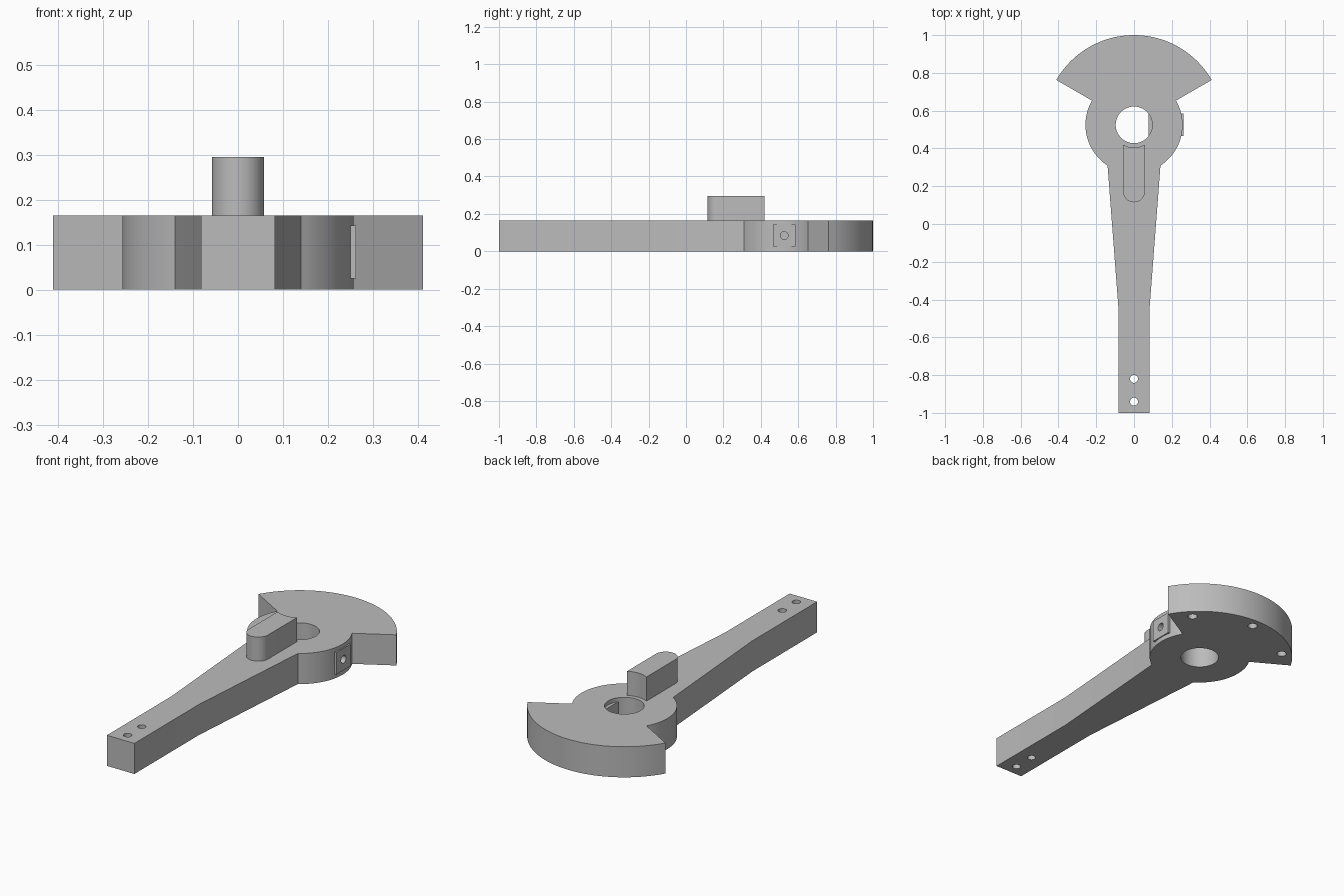
import bpy, bmesh, math

if "Cube" in bpy.data.objects:
    bpy.data.objects.remove(bpy.data.objects["Cube"])

HUB_Y, H = 0.525, 0.165

grey = bpy.data.materials.new("plain grey")
grey.diffuse_color = (0.5, 0.5, 0.5, 1)
grey.use_nodes = True
grey.node_tree.nodes["Principled BSDF"].inputs["Base Color"].default_value = grey.diffuse_color


def arc(r, a0, a1, n, cx=0.0, cy=HUB_Y):
    """Points on an arc, angles in degrees."""
    return [(cx + r * math.cos(math.radians(a0 + (a1 - a0) * i / n)),
             cy + r * math.sin(math.radians(a0 + (a1 - a0) * i / n)))
            for i in range(n + 1)]


def prism(name, pts, z0, z1):
    """Extrude a closed outline from z0 to z1."""
    bm = bmesh.new()
    face = bm.faces.new([bm.verts.new((x, y, z0)) for x, y in pts])
    top = bmesh.ops.extrude_face_region(bm, geom=[face])["geom"]
    bmesh.ops.translate(bm, vec=(0, 0, z1 - z0),
                        verts=[v for v in top if isinstance(v, bmesh.types.BMVert)])
    bmesh.ops.recalc_face_normals(bm, faces=bm.faces)
    mesh = bpy.data.meshes.new(name)
    bm.to_mesh(mesh)
    bm.free()
    mesh.materials.append(grey)
    obj = bpy.data.objects.new(name, mesh)
    bpy.context.collection.objects.link(obj)
    return obj


def round_cutter(x, y, r, z0, z1, n=32):
    return prism("hole_cutter", arc(r, 0, 360, n, x, y)[:-1], z0, z1)


def cut(obj, cutters):
    """Subtract the cutters, bake the result and remove the cutters."""
    for c in cutters:
        c.hide_render = True
        m = obj.modifiers.new("hole", 'BOOLEAN')
        m.operation, m.solver, m.object = 'DIFFERENCE', 'EXACT', c
        bpy.context.view_layer.objects.active = obj
        bpy.ops.object.modifier_apply(modifier=m.name)
        bpy.data.objects.remove(c)


# Lever body: tapering arm, round hub and counterweight sector in one outline
R_HUB, R_SECTOR = 0.257, 0.475
a_arm = -math.degrees(math.acos(0.14 / R_HUB))
outline = [(-0.082, -1), (0.082, -1), (0.082, -0.45)]
outline += arc(R_HUB, a_arm, 30, 24)
outline += arc(R_SECTOR, 30, 150, 48)
outline += arc(R_HUB, 150, 180 - a_arm, 24)
outline += [(-0.082, -0.45)]
body = prism("lever_body", outline, 0, H)

# Shaft bore, two arm holes and three blind holes under the sector
cutters = [round_cutter(0, HUB_Y, 0.097, -0.1, 0.3, 64)]
cutters += [round_cutter(0, y, 0.021, -0.1, 0.3) for y in (-0.82, -0.94)]
for a in (45, 90, 135):
    x, y = arc(0.422, a, a, 1)[0]
    cutters.append(round_cutter(x, y, 0.024, -0.1, 0.08))

# Slot through the hub wall for the clamp block
BY, BZ0, BZ1 = 0.06, 0.025, 0.143
block_outline = [(0.078, HUB_Y - BY), (0.262, HUB_Y - BY),
                 (0.262, HUB_Y + BY), (0.078, HUB_Y + BY)]
cutters.append(prism("slot_cutter", [(x + (0.1 if x > 0.2 else -0.05), y)
                                     for x, y in block_outline], BZ0, BZ1))
cut(body, cutters)

# Clamp block, flush in the slot, standing out on both sides, with a screw hole
block = prism("clamp_block", block_outline, BZ0, BZ1)
screw = prism("screw_cutter", arc(0.021, 0, 360, 32, 0, 0)[:-1], -0.2, 0.2)
screw.rotation_euler = (0, math.pi / 2, 0)
screw.location = (0.17, HUB_Y, (BZ0 + BZ1) / 2)
bpy.context.view_layer.update()
cut(block, [screw])

# Raised key: round front end, hollow rear end following the bore
W, R_REAR = 0.058, 0.12
a_rear = math.degrees(math.asin(W / R_REAR))
key_outline = arc(W, 180, 360, 24, 0, 0.115 + W)
key_outline += arc(R_REAR, -90 + a_rear, -90 - a_rear, 12)
key = prism("raised_key", key_outline, H, 0.295)

# Smooth curved walls, keep real edges sharp
for obj in (body, block, key):
    bpy.ops.object.select_all(action='DESELECT')
    obj.select_set(True)
    bpy.context.view_layer.objects.active = obj
    bpy.ops.object.shade_smooth_by_angle(angle=math.radians(25))
